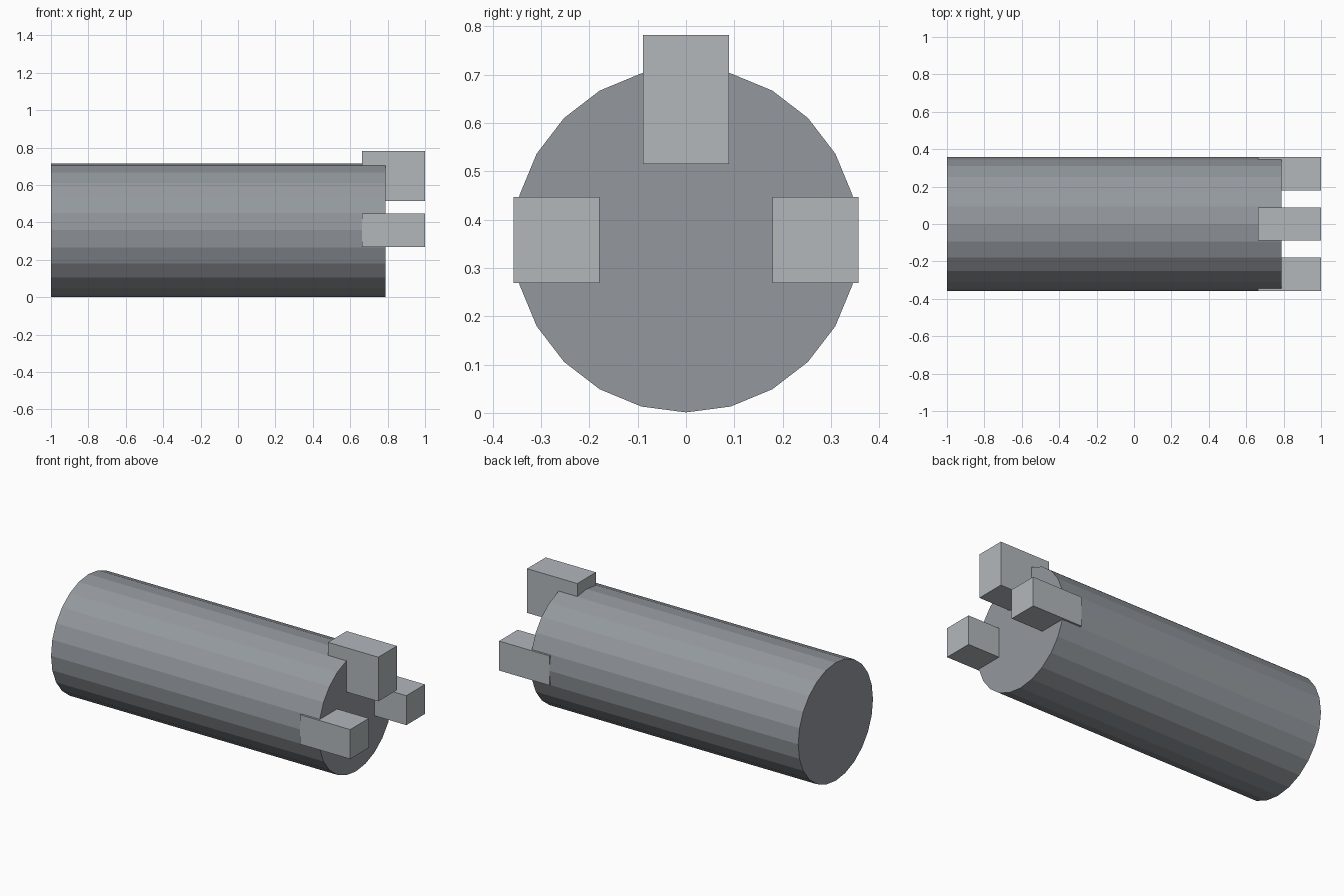
import bpy
from math import radians
from mathutils import Matrix

if "Cube" in bpy.data.objects:
    bpy.data.objects.remove(bpy.data.objects["Cube"])

RADIUS = 0.357
AXIS_Z = 0.358


def material(name, rgb):
    mat = bpy.data.materials.new(name)
    mat.diffuse_color = (*rgb, 1)
    mat.use_nodes = True
    mat.node_tree.nodes["Principled BSDF"].inputs["Base Color"].default_value = mat.diffuse_color
    return mat


dark_steel = material("dark_steel", (0.295, 0.318, 0.342))
light_steel = material("light_steel", (0.447, 0.477, 0.50))


def box(name, x, y, z):
    """Light steel box from (min, max) ranges on each axis."""
    spans = (x, y, z)
    bpy.ops.mesh.primitive_cube_add(size=1)
    ob = bpy.context.object
    ob.name = name
    size = [b - a for a, b in spans]
    mid = [(a + b) / 2 for a, b in spans]
    ob.data.transform(Matrix.Translation(mid) @ Matrix.Diagonal((*size, 1)))
    ob.data.materials.append(light_steel)
    return ob


# Flat-sided main barrel, lying along x with a corner at the bottom
bpy.ops.mesh.primitive_cylinder_add(vertices=24, radius=RADIUS, depth=1.788)
barrel = bpy.context.object
barrel.name = "barrel"
barrel.data.transform(Matrix.Translation((-0.106, 0, AXIS_Z)) @ Matrix.Rotation(radians(90), 4, "Y"))
barrel.data.materials.append(dark_steel)

# Prongs set into the front end
PRONG_X = (0.664, 1.0)
box("top_prong", PRONG_X, (-0.089, 0.089), (0.515, 0.782))
for side, name in ((1, "left_prong"), (-1, "right_prong")):
    y = sorted((side * 0.179, side * 0.357))
    box(name, PRONG_X, y, (AXIS_Z - 0.089, AXIS_Z + 0.089))
